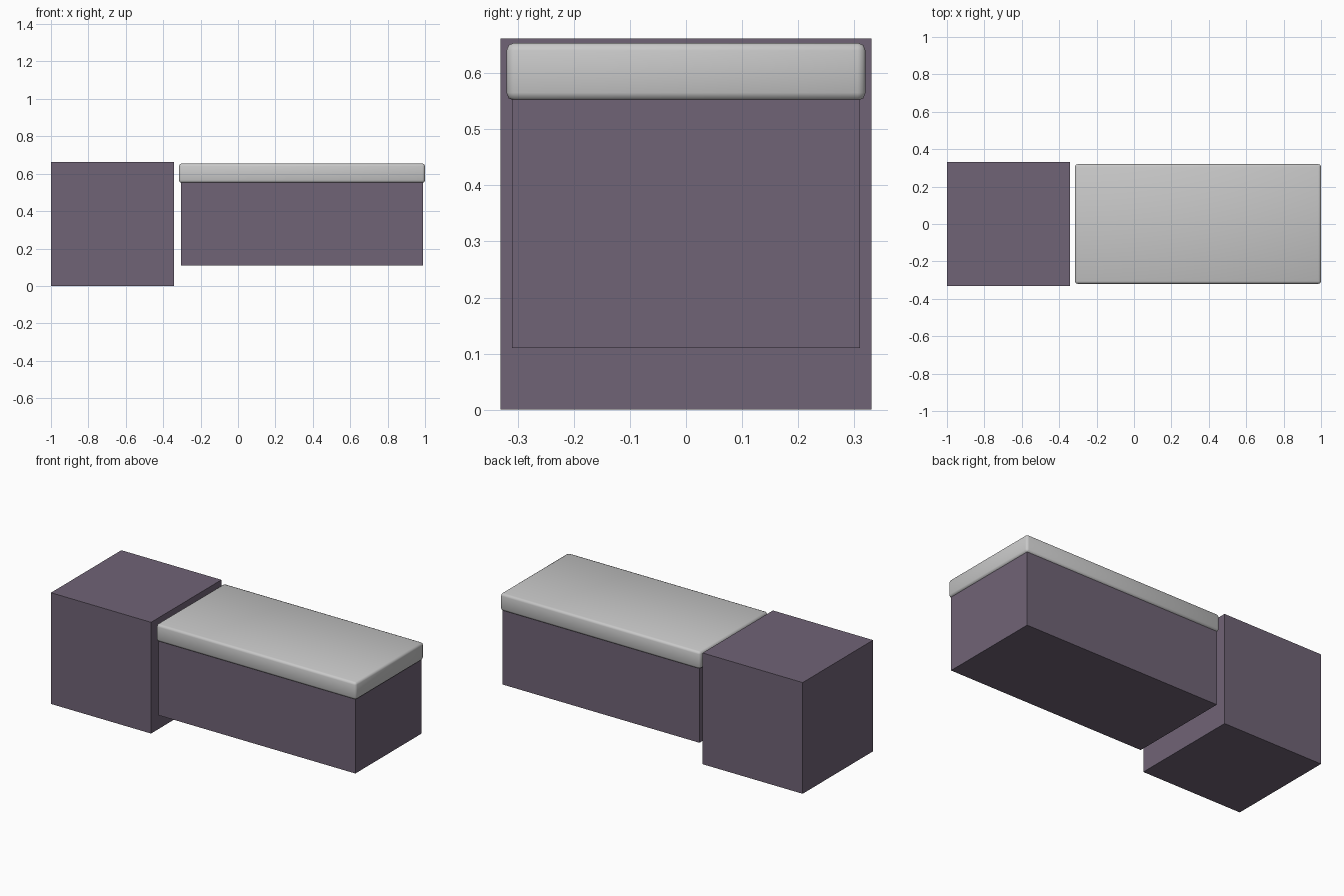
import bpy

if "Cube" in bpy.data.objects:
    bpy.data.objects.remove(bpy.data.objects["Cube"])


def material(name, rgb):
    m = bpy.data.materials.new(name)
    m.diffuse_color = (*rgb, 1.0)
    m.use_nodes = True
    m.node_tree.nodes["Principled BSDF"].inputs["Base Color"].default_value = m.diffuse_color
    return m


def box(name, x, y, z, mat):
    """Box spanning the given (min, max) ranges."""
    spans = (x, y, z)
    bpy.ops.mesh.primitive_cube_add(size=1, location=[(a + b) / 2 for a, b in spans])
    ob = bpy.context.object
    ob.name = name
    ob.scale = [b - a for a, b in spans]
    bpy.ops.object.transform_apply(location=False, rotation=False, scale=True)
    ob.data.materials.append(mat)
    return ob


purple = material("dusty purple", (0.163, 0.126, 0.182))
grey = material("light grey", (0.58, 0.58, 0.58))

# Tall cube and raised bench base
box("side_cube", (-1.0, -0.341), (-0.331, 0.331), (0.0, 0.662), purple)
box("bench_base", (-0.306, 0.99), (-0.31, 0.31), (0.11, 0.553), purple)

# Cushion with softly rounded edges
cushion = box("cushion", (-0.316, 1.0), (-0.32, 0.32), (0.551, 0.654), grey)
bevel = cushion.modifiers.new("rounded edges", "BEVEL")
bevel.width = 0.014
bevel.segments = 2
cushion.data.polygons.foreach_set("use_smooth", [True] * len(cushion.data.polygons))
